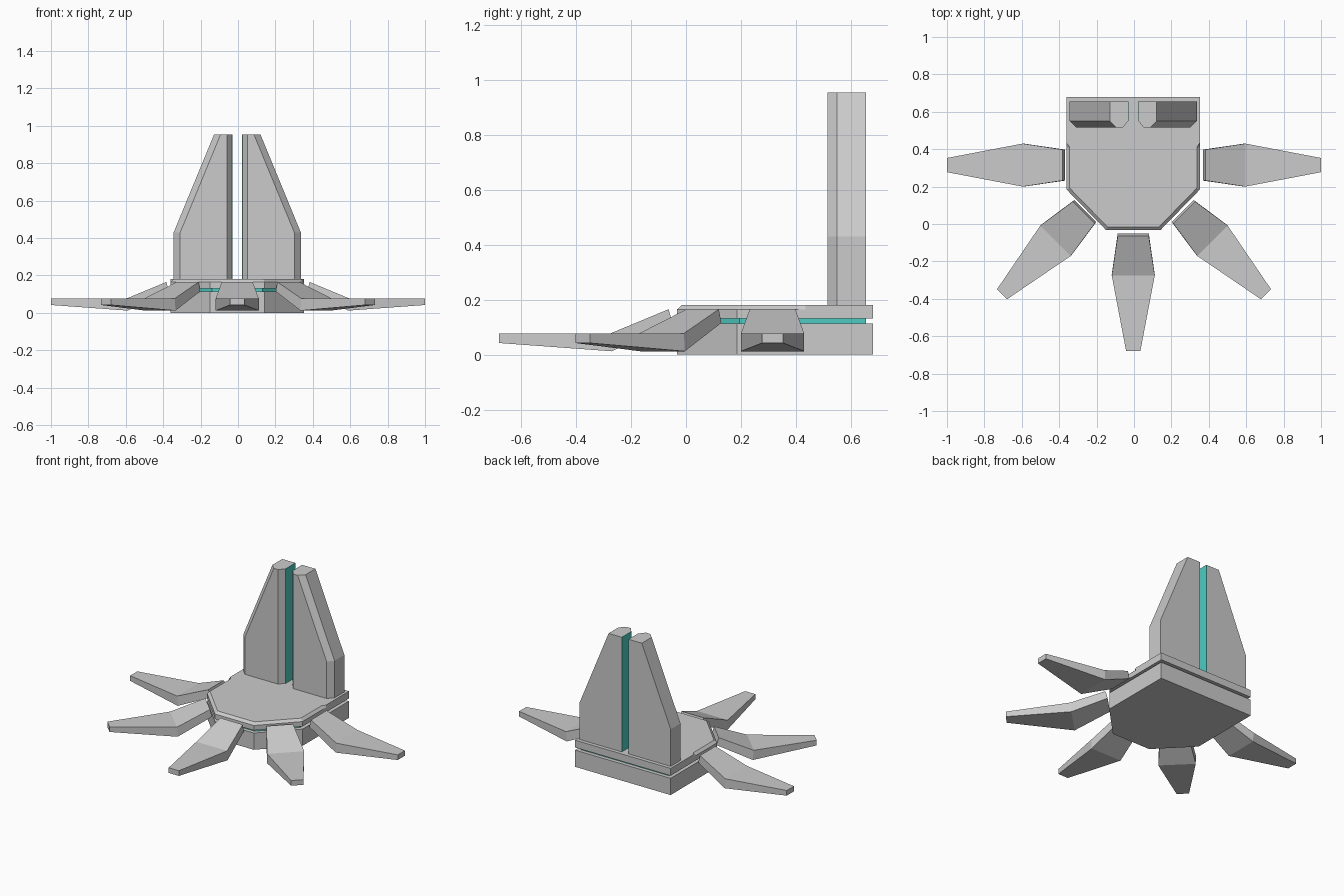
import bpy, bmesh, math
from mathutils import Matrix, Vector

if "Cube" in bpy.data.objects:
    bpy.data.objects.remove(bpy.data.objects["Cube"])

CX = -0.004  # centre line of the body
teal = bpy.data.materials.new("teal_glow")
teal.diffuse_color = (0.08, 0.6, 0.54, 1)
teal.use_nodes = True
teal.node_tree.nodes["Principled BSDF"].inputs["Base Color"].default_value = teal.diffuse_color


def loft(name, rings, mat=None, matrix=None):
    """Closed solid through rings of equal point count."""
    bm = bmesh.new()
    vs = [[bm.verts.new(p) for p in r] for r in rings]
    n = len(rings[0])
    for a, b in zip(vs, vs[1:]):
        for i in range(n):
            j = (i + 1) % n
            bm.faces.new((a[i], a[j], b[j], b[i]))
    bm.faces.new(vs[0][::-1])
    bm.faces.new(vs[-1])
    if matrix:
        bm.transform(matrix)
    bmesh.ops.recalc_face_normals(bm, faces=bm.faces)
    me = bpy.data.meshes.new(name)
    bm.to_mesh(me)
    bm.free()
    ob = bpy.data.objects.new(name, me)
    bpy.context.collection.objects.link(ob)
    if mat:
        me.materials.append(mat)
    return ob


def outline(half, z):
    """Mirror a right-hand outline (back to front) about the centre line."""
    right = [(CX + x, y, z) for x, y in half]
    left = [(CX - x, y, z) for x, y in reversed(half)]
    return right + left


# Base: lower slab, inset glowing layer, upper slab with chamfered front
full = [(0.357, 0.68), (0.357, 0.435), (0.357, 0.41), (0.357, 0.185), (0.145, -0.033)]
inset = [(0.33, 0.655), (0.33, 0.435), (0.33, 0.41), (0.33, 0.195), (0.135, -0.008)]
chamf = [(0.357, 0.68), (0.357, 0.435), (0.34, 0.41), (0.34, 0.192), (0.138, -0.015)]
loft("base_slab", [outline(full, 0), outline(full, 0.113)])
loft("base_glow_layer", [outline(inset, 0.112), outline(inset, 0.132)], teal)
loft("deck_slab", [outline(full, 0.131), outline(full, 0.164), outline(chamf, 0.18)])

# Twin towers with glowing inner faces
for s, side in ((1, "right"), (-1, "left")):
    def section(outer, z):
        pts = [(0.028, 0.655), (outer, 0.655), (outer, 0.55),
               (outer - 0.035, 0.515), (0.056, 0.515), (0.028, 0.55)]
        return [(CX + s * x, y, z) for x, y in pts]
    loft("tower_" + side, [section(0.34, 0.18), section(0.34, 0.43), section(0.124, 0.954)])
    strip = [(0.025, 0.551), (0.025, 0.655), (0.0285, 0.655), (0.0285, 0.551)]
    loft("tower_glow_" + side,
         [[(CX + s * x, y, z) for x, y in strip] for z in (0.18, 0.954)], teal)

# Legs: rectangular sections at root, knee and tip
# (distance top, distance bottom, half width, z bottom, z top)
stations = [(0.013, 0.0, 0.083, 0.115, 0.165),
            (0.225, 0.22, 0.115, 0.012, 0.077),
            (0.63, 0.63, 0.038, 0.042, 0.077)]
leg = [[(ub, -w, zb), (ub, w, zb), (ut, w, zt), (ut, -w, zt)]
       for ut, ub, w, zb, zt in stations]
places = [("leg_right", 0.37, 0.315, 0), ("leg_front_right", 0.26, 0.07, -45),
          ("leg_front", CX, -0.05, -90),
          ("leg_front_left", -0.26, 0.07, -135), ("leg_left", -0.37, 0.315, 180)]
for name, x, y, ang in places:
    loft(name, leg, matrix=Matrix.Translation(Vector((x, y, 0)))
         @ Matrix.Rotation(math.radians(ang), 4, 'Z'))
